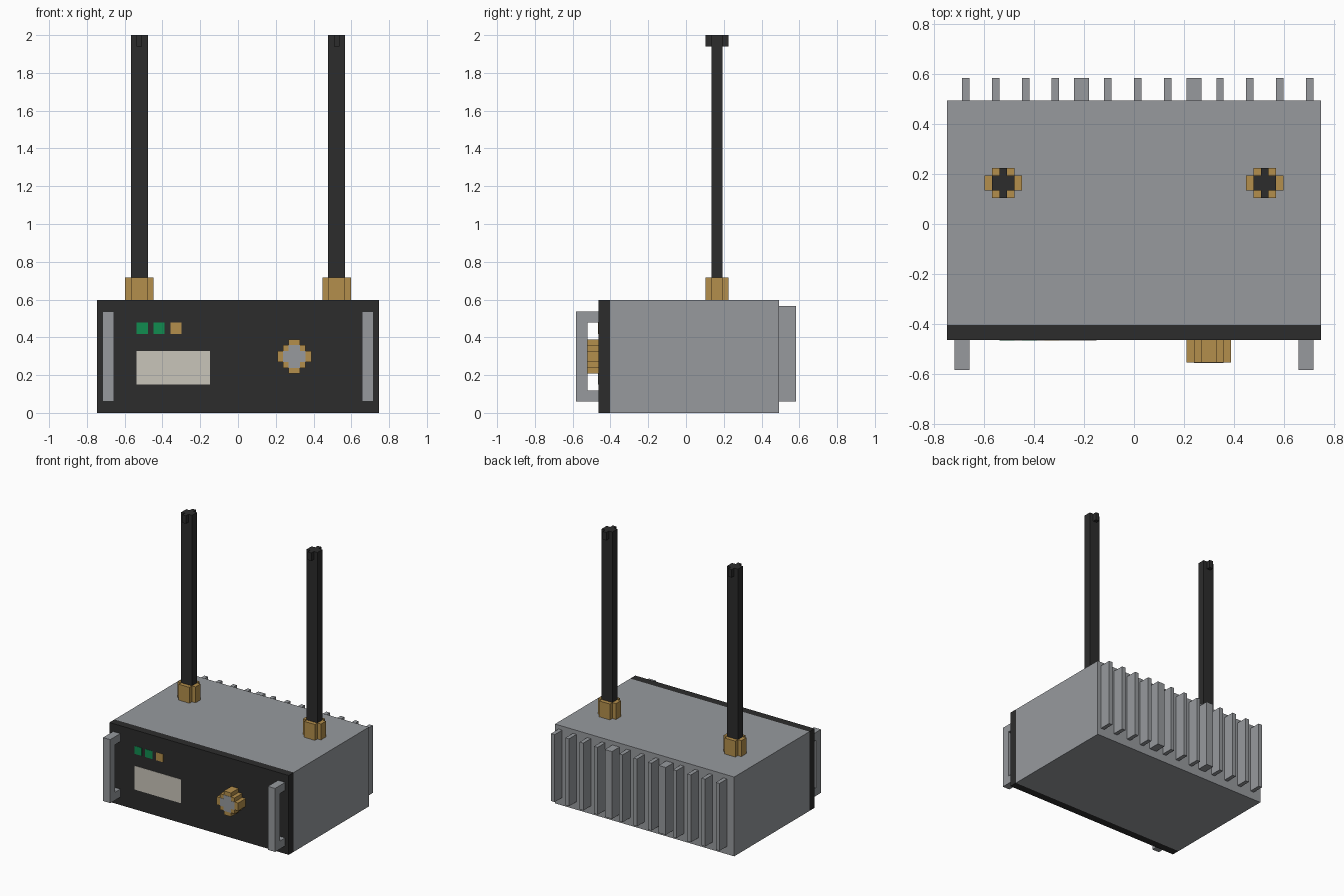
import bpy, bmesh

if "Cube" in bpy.data.objects:
    bpy.data.objects.remove(bpy.data.objects["Cube"])

U = 2 / 67                      # one grid cell; the model is 50 x 39 x 67 cells
ORIGIN = (25, 19.5, 0)


def material(name, hex_code):
    def linear(c):
        return c / 12.92 if c <= 0.04045 else ((c + 0.055) / 1.055) ** 2.4
    m = bpy.data.materials.new(name)
    rgb = [linear(int(hex_code[i:i + 2], 16) / 255) for i in (0, 2, 4)]
    m.diffuse_color = (*rgb, 1)
    m.use_nodes = True
    m.node_tree.nodes["Principled BSDF"].inputs["Base Color"].default_value = m.diffuse_color
    return m


GREY = material("metal_grey", "979A9E")
BLACK = material("matte_black", "2C2C2C")
GOLD = material("brass", "B48F4C")
GREEN = material("signal_green", "118C50")
CREAM = material("screen_cream", "C9C5BA")


def prism(name, mat, axis, outline, lo, hi):
    """Extrude a 2D outline (cell units) along axis 0, 1 or 2 from lo to hi."""
    def place(p, d):
        c = list(p)
        c.insert(axis, d)
        return [(c[i] - ORIGIN[i]) * U for i in range(3)]
    bm = bmesh.new()
    base = [bm.verts.new(place(p, lo)) for p in outline]
    top = [bm.verts.new(place(p, hi)) for p in outline]
    bm.faces.new(base)
    bm.faces.new(top)
    n = len(base)
    for i in range(n):
        j = (i + 1) % n
        bm.faces.new((base[i], base[j], top[j], top[i]))
    bmesh.ops.recalc_face_normals(bm, faces=bm.faces)
    mesh = bpy.data.meshes.new(name)
    bm.to_mesh(mesh)
    bm.free()
    mesh.materials.append(mat)
    ob = bpy.data.objects.new(name, mesh)
    bpy.context.collection.objects.link(ob)
    return ob


def box(name, mat, x, y, z):
    return prism(name, mat, 2, [(x[0], y[0]), (x[1], y[0]), (x[1], y[1]), (x[0], y[1])], *z)


def stepped(cx, cy, quadrant):
    """Mirror one staircase quadrant into a full stepped-round outline."""
    q, r = quadrant, quadrant[::-1]
    pts = q + [(-a, b) for a, b in r] + [(-a, -b) for a, b in q] + [(a, -b) for a, b in r]
    return [(cx + a, cy + b) for a, b in pts]


# Case and front panel
box("case", GREY, (0, 50), (6, 36), (0, 20))
box("front_panel", BLACK, (0, 50), (4, 6), (0, 20))

# Rear cooling fins (two of them are double width)
for x, w in [(2, 1), (6, 1), (10, 1), (14, 1), (17, 2), (21, 1), (25, 1),
             (29, 1), (32, 2), (36, 1), (40, 1), (44, 1), (48, 1)]:
    box("cooling_fin", GREY, (x, x + w), (36, 39), (2, 19))

# Rack handles: U-shaped profile
HANDLE = [(4, 2), (0, 2), (0, 18), (4, 18), (4, 16), (2, 16), (2, 4), (4, 4)]
for side, x in (("left", 1), ("right", 47)):
    prism(side + "_handle", GREY, 0, HANDLE, x, x + 2)

# Screen and status lights: thin plates on the panel
PLATE = (3.93, 4.05)
box("screen", CREAM, (7, 20), PLATE, (5, 11))
for x, mat in ((7, GREEN), (10, GREEN), (13, GOLD)):
    box("status_light", mat, (x, x + 2), PLATE, (14, 16))

# Tuning knob with grey cap
prism("tuning_knob", GOLD, 1, stepped(35, 10, [(3, 1), (2, 1), (2, 2), (1, 2), (1, 3)]), 1, 4)
prism("knob_cap", GREY, 1, stepped(35, 10, [(2, 1), (1, 1), (1, 2)]), 0.93, 1.05)

# Antennas: brass connector, rod, cross-shaped tip
for side, x in (("left", 7.5), ("right", 42.5)):
    prism(side + "_connector", GOLD, 2, stepped(x, 25, [(2.5, 1), (1.5, 1), (1.5, 2)]), 20, 24)
    box(side + "_antenna_rod", BLACK, (x - 1.5, x + 1.5), (24, 26), (24, 65))
    prism(side + "_antenna_tip", BLACK, 2, stepped(x, 25, [(1.5, 1), (0.5, 1), (0.5, 2)]), 65, 67)
